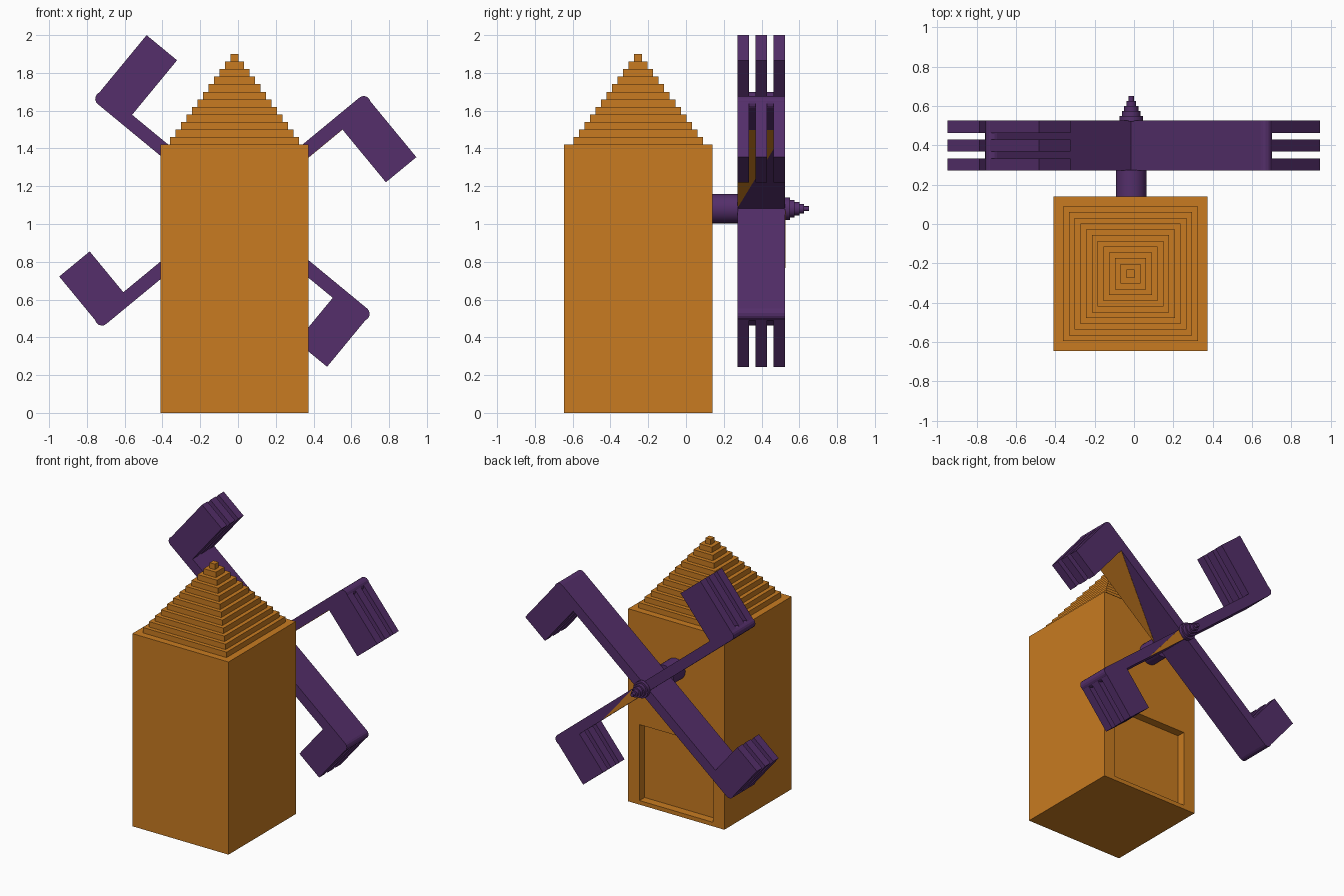
import bpy, bmesh, math
from mathutils import Vector

if "Cube" in bpy.data.objects:
    bpy.data.objects.remove(bpy.data.objects["Cube"])


def material(name, rgb):
    m = bpy.data.materials.new(name)
    m.diffuse_color = (*rgb, 1)
    m.use_nodes = True
    m.node_tree.nodes["Principled BSDF"].inputs["Base Color"].default_value = m.diffuse_color
    return m


ORANGE = material("orange wood", (0.578, 0.198, 0.015))
PURPLE = material("purple sails", (0.089, 0.028, 0.145))


def finish(bm, name, mat):
    bmesh.ops.recalc_face_normals(bm, faces=bm.faces)
    me = bpy.data.meshes.new(name)
    bm.to_mesh(me)
    bm.free()
    me.materials.append(mat)
    ob = bpy.data.objects.new(name, me)
    bpy.context.collection.objects.link(ob)
    return ob


def prism(name, pts, d0, d1, mat, place):
    """Extrude a 2D outline from d0 to d1; place(a, b, d) gives world points."""
    bm = bmesh.new()
    lo = [bm.verts.new(place(a, b, d0)) for a, b in pts]
    hi = [bm.verts.new(place(a, b, d1)) for a, b in pts]
    bm.faces.new(lo)
    bm.faces.new(hi)
    n = len(pts)
    for i in range(n):
        j = (i + 1) % n
        bm.faces.new((lo[i], lo[j], hi[j], hi[i]))
    return finish(bm, name, mat)


def rect(a0, a1, b0, b1):
    return [(a0, b0), (a1, b0), (a1, b1), (a0, b1)]


def upright(a, b, d):
    return Vector((a, b, d))


# Tower with a recessed doorway in the back face
CX, CY = -0.018, -0.253
H = 0.392
tower = prism("tower", rect(CX - H, CX + H, CY - H, CY + H), 0, 1.42, ORANGE, upright)
cutter = prism("door_cutter", rect(CX - 0.30, CX + 0.30, CY + H - 0.06, CY + H + 0.1),
               0.03, 0.59, ORANGE, upright)
cutter.hide_render = True
cutter.hide_viewport = True
cut = tower.modifiers.new("doorway", "BOOLEAN")
cut.operation = "DIFFERENCE"
cut.solver = "EXACT"
cut.object = cutter

# Stepped roof, one closed stair-profile shell
STEPS = 12
bm = bmesh.new()
rings = []
for i in range(STEPS):
    h = 0.342 + (0.021 - 0.342) * i / (STEPS - 1)
    for z in (1.42 + 0.48 * i / STEPS, 1.42 + 0.48 * (i + 1) / STEPS):
        rings.append([bm.verts.new((CX + sx * h, CY + sy * h, z))
                      for sx, sy in ((-1, -1), (1, -1), (1, 1), (-1, 1))])
for r, s in zip(rings, rings[1:]):
    for k in range(4):
        j = (k + 1) % 4
        bm.faces.new((r[k], r[j], s[j], s[k]))
bm.faces.new(rings[0])
bm.faces.new(rings[-1])
finish(bm, "stepped_roof", ORANGE)

# Axle and stepped hub cap along y
HX, HZ = -0.014, 1.081
Y0, Y1 = 0.272, 0.525


def along_y(a, b, d):
    return Vector((HX + a, d, HZ + b))


def disc(name, r, y0, y1, n=24):
    pts = [(r * math.cos(2 * math.pi * k / n), r * math.sin(2 * math.pi * k / n))
           for k in range(n)]
    ob = prism(name, pts, y0, y1, PURPLE, along_y)
    for p in ob.data.polygons:
        p.use_smooth = len(p.vertices) == 4
    ob.data.set_sharp_from_angle(angle=math.radians(35))


disc("axle", 0.078, 0.12, Y0 + 0.003)
for i, r in enumerate((0.06, 0.047, 0.036, 0.025, 0.013)):
    disc(f"hub_cap_{i + 1}", r, Y1 - 0.005 if i == 0 else Y1 + 0.025 * i, Y1 + 0.025 * (i + 1))

# Four sails: side signs, reach of the arm, length of the paddle
ANGLE = math.radians(39.5)
C, S = math.cos(ANGLE), math.sin(ANGLE)
T = 0.036
SAILS = (("upper_right", 1, 1, 0.917, 0.399), ("upper_left", -1, 1, 0.951, 0.410),
         ("lower_left", -1, -1, 0.952, 0.316), ("lower_right", 1, -1, 0.911, 0.337))
for name, sx, sz, reach, length in SAILS:
    u = Vector((sx * C, 0, sz * S))
    v = Vector((sz * S, 0, -sx * C))     # clockwise from the arm

    def in_plane(a, b, d, u=u, v=v):
        return Vector((HX, d, HZ)) + u * a + v * b

    def across(a, b, d, u=u, v=v):
        return Vector((HX, b, HZ)) + u * a + v * d

    # Arm with a rounded outer end
    tip = [(reach - T + T * math.cos(t), T * math.sin(t))
           for t in [math.radians(-90 + 22.5 * k) for k in range(9)]]
    prism(name + "_arm", [(0, -T)] + tip + [(0, T)], Y0, Y1, PURPLE, in_plane)
    # Three slats forming the paddle
    for k in range(3):
        y = Y0 + k * 0.0955
        prism(f"{name}_slat_{k + 1}", rect(reach - 0.213, reach - 0.004, 0.0, length),
              y, y + 0.062, PURPLE, in_plane)

    # Bare wood patches on the arms
    if name == "upper_right":
        prism("upper_right_wood_patch", [(0.05, Y0), (0.70, Y0), (0.70, Y1)],
              T - 0.002, T + 0.002, ORANGE, across)
    if name == "lower_right":
        prism("lower_right_wood_patch", [(0.06, -T), (0.06, T), (0.45, T)],
              Y1 - 0.002, Y1 + 0.002, ORANGE, in_plane)
